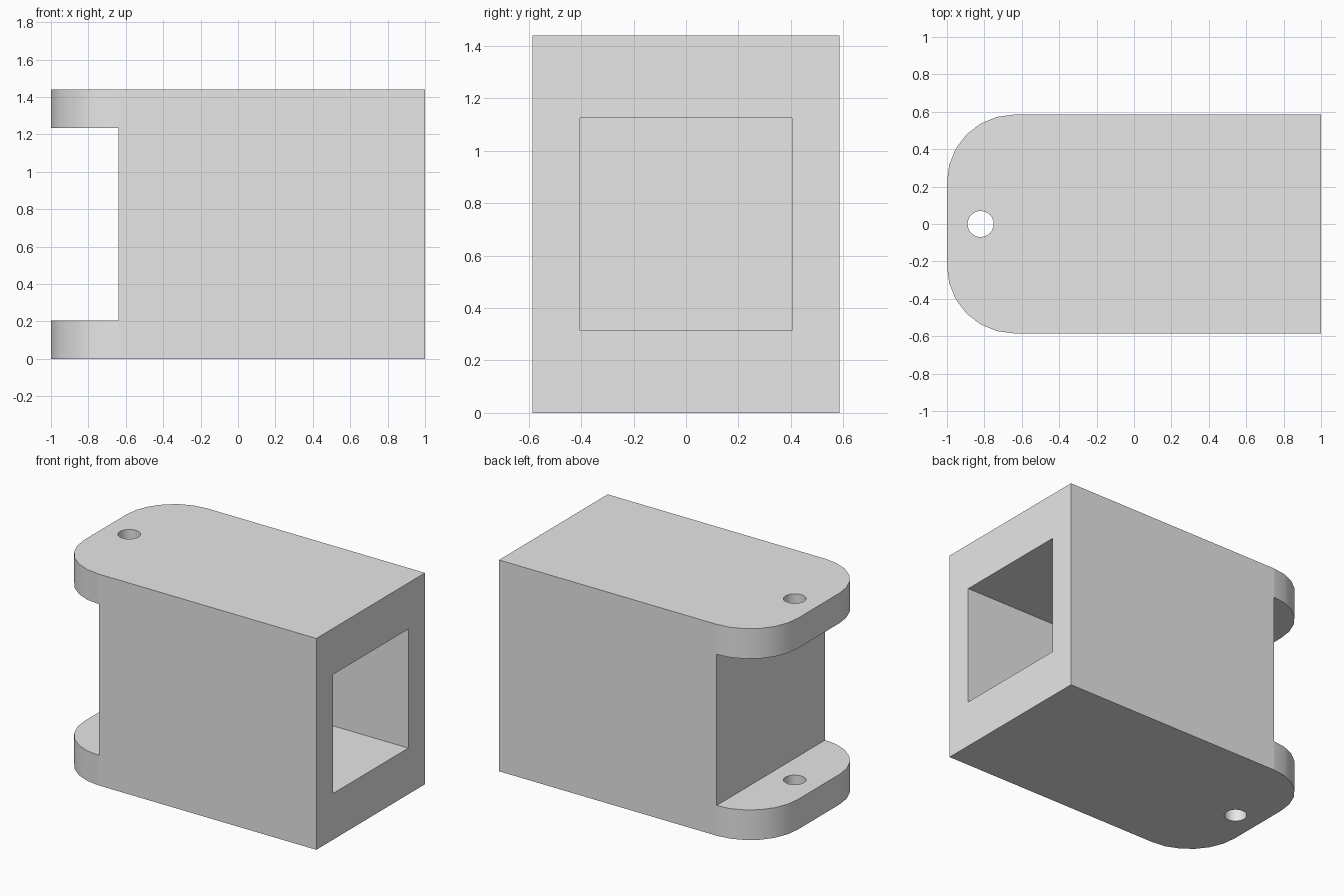
import bpy
import bmesh
from math import cos, sin, pi
from mathutils import Matrix, Vector

default = bpy.data.objects.get("Cube")
if default:
    bpy.data.objects.remove(default, do_unlink=True)

HALF_W, HEIGHT, RADIUS = 0.585, 1.44, 0.36
SLOT_X, LUG = -0.64, 0.205
POCKET, POCKET_END = 0.405, -0.46

grey = bpy.data.materials.new("plain_grey")
grey.use_nodes = True
grey.diffuse_color = (0.8, 0.8, 0.8, 1)
grey.node_tree.nodes["Principled BSDF"].inputs["Base Color"].default_value = (0.8, 0.8, 0.8, 1)


def make_object(name, bm):
    bmesh.ops.recalc_face_normals(bm, faces=bm.faces)
    mesh = bpy.data.meshes.new(name)
    bm.to_mesh(mesh)
    bm.free()
    mesh.materials.append(grey)
    obj = bpy.data.objects.new(name, mesh)
    bpy.context.collection.objects.link(obj)
    return obj


def box(name, low, high):
    low, high = Vector(low), Vector(high)
    bm = bmesh.new()
    bmesh.ops.create_cube(bm, size=1, matrix=Matrix.Translation((low + high) / 2)
                          @ Matrix.Diagonal((high - low).to_4d()))
    return make_object(name, bm)


def cut(target, cutter):
    cutter.hide_render = True
    mod = target.modifiers.new("cut", "BOOLEAN")
    mod.operation, mod.solver, mod.object = "DIFFERENCE", "EXACT", cutter
    bpy.context.view_layer.objects.active = target
    bpy.ops.object.modifier_apply(modifier=mod.name)
    bpy.data.objects.remove(cutter, do_unlink=True)


# Block with two rounded corners, extruded from its plan outline
steps = 6
arc = [(-1 + RADIUS * (1 - cos(i * pi / 2 / steps)),
        HALF_W - RADIUS * (1 - sin(i * pi / 2 / steps))) for i in range(steps + 1)]
outline = arc + [(1, HALF_W), (1, -HALF_W)] + [(x, -y) for x, y in reversed(arc)]
bm = bmesh.new()
base = bm.faces.new([bm.verts.new((x, y, 0)) for x, y in outline])
top = bmesh.ops.extrude_face_region(bm, geom=[base])["geom"]
bmesh.ops.translate(bm, vec=(0, 0, HEIGHT),
                    verts=[v for v in top if isinstance(v, bmesh.types.BMVert)])
body = make_object("hinge_block", bm)

# Gap between the two lugs
cut(body, box("lug_gap", (-1.2, -1, LUG), (SLOT_X, 1, HEIGHT - LUG)))

# Blind square socket in the end face
mid = HEIGHT / 2
cut(body, box("socket", (POCKET_END, -POCKET, mid - POCKET),
              (1.2, POCKET, mid + POCKET)))

# Pin hole through both lugs
bm = bmesh.new()
bmesh.ops.create_cone(bm, cap_ends=True, segments=24, radius1=0.07, radius2=0.07,
                      depth=2, matrix=Matrix.Translation((-0.82, 0, mid)))
cut(body, make_object("pin_hole", bm))

# Smooth only the curved walls, keep the flat sides crisp
bpy.ops.object.select_all(action="DESELECT")
body.select_set(True)
bpy.context.view_layer.objects.active = body
bpy.ops.object.shade_smooth_by_angle(angle=pi / 6)
for face in body.data.polygons:
    face.use_smooth = max(abs(c) for c in face.normal) < 0.999 or (
        abs(face.center.x + 0.82) < 0.1 and abs(face.center.y) < 0.1
        and abs(face.normal.z) < 0.5)
